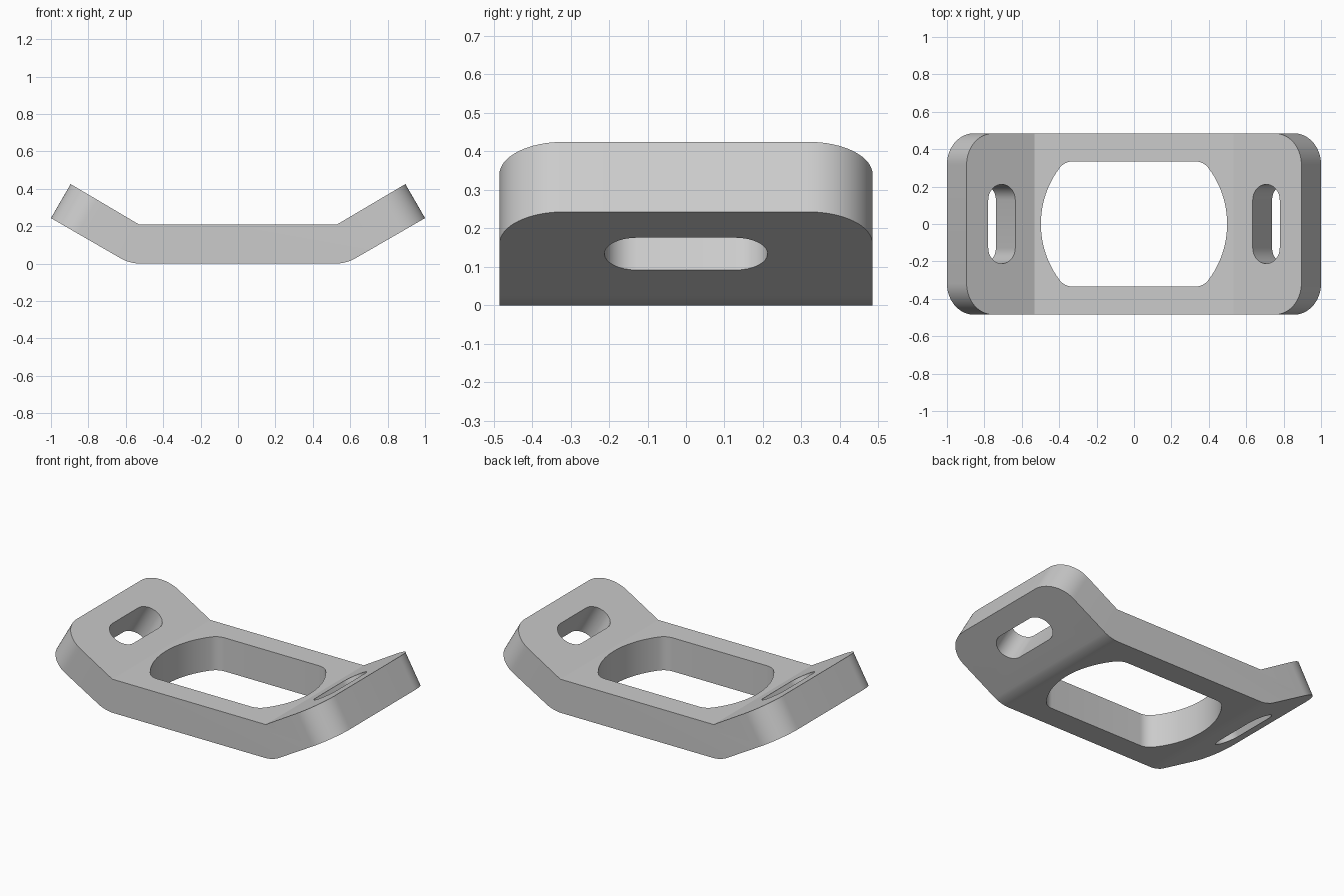
import bpy, bmesh
from math import sin, cos, tan, pi, radians, atan2, sqrt
from mathutils import Matrix

if "Cube" in bpy.data.objects:
    bpy.data.objects.remove(bpy.data.objects["Cube"])

TILT = radians(30)      # upward angle of the end wings
THICK = 0.21
HALF_W = 0.485
BEND_TOP, BEND_LOW = 0.531, 0.579
TIP_X = 1.0
TIP_Z = (TIP_X - BEND_LOW) * tan(TILT)

grey = bpy.data.materials.new("plain grey")
grey.use_nodes = True
colour = (0.6, 0.6, 0.6, 1)
grey.diffuse_color = colour
grey.node_tree.nodes["Principled BSDF"].inputs["Base Color"].default_value = colour


def prism(name, points, half):
    """Extrude a flat outline symmetrically along local z."""
    bm = bmesh.new()
    face = bm.faces.new([bm.verts.new((x, y, -half)) for x, y in points])
    top = bmesh.ops.extrude_face_region(bm, geom=[face])["geom"]
    bmesh.ops.translate(bm, vec=(0, 0, 2 * half),
                        verts=[v for v in top if isinstance(v, bmesh.types.BMVert)])
    bmesh.ops.recalc_face_normals(bm, faces=bm.faces)
    mesh = bpy.data.meshes.new(name)
    bm.to_mesh(mesh)
    bm.free()
    mesh.materials.append(grey)
    obj = bpy.data.objects.new(name, mesh)
    bpy.context.collection.objects.link(obj)
    return obj


def arc(cx, cy, r, start, end, steps):
    return [(cx + r * cos(start + (end - start) * i / steps),
             cy + r * sin(start + (end - start) * i / steps)) for i in range(steps + 1)]


def bevel(mesh, rule, offset, segments):
    """Round every edge whose two end points satisfy the rule."""
    bm = bmesh.new()
    bm.from_mesh(mesh)
    edges = [e for e in bm.edges if rule(e.verts[0].co, e.verts[1].co)]
    bmesh.ops.bevel(bm, geom=edges, offset=offset, segments=segments,
                    profile=0.5, affect='EDGES')
    bm.to_mesh(mesh)
    bm.free()


# Bent plate: side profile extruded across the width
half_profile = [(BEND_LOW, 0), (TIP_X, TIP_Z),
                (TIP_X - THICK * sin(TILT), TIP_Z + THICK * cos(TILT)), (BEND_TOP, THICK)]
profile = half_profile + [(-x, z) for x, z in reversed(half_profile)]
plate = prism("bent_plate", profile, HALF_W)
plate.data.transform(Matrix.Rotation(pi / 2, 4, 'X'))

# Soft lower bends, then rounded wing corners
bevel(plate.data, lambda a, b: abs(a.z) + abs(b.z) < 0.001 and abs(a.x - b.x) < 0.001, 0.05, 8)
bevel(plate.data, lambda a, b: min(abs(a.x), abs(b.x)) > 0.85 and abs(a.y - b.y) < 0.001, 0.167, 16)

# Central opening: round ends, flat sides, filleted corners
R, SIDE, FILLET = 0.498, 0.335, 0.09
cy = SIDE - FILLET
cx = sqrt((R - FILLET) ** 2 - cy ** 2)
phi = atan2(cy, cx)
quarter = arc(0, 0, R, 0, phi, 12) + arc(cx, cy, FILLET, phi, pi / 2, 8)[1:]
right = [(x, -y) for x, y in reversed(quarter[1:])] + quarter
opening = right + [(-x, -y) for x, y in right]
cutters = [prism("opening_cutter", opening, 0.6)]

# Strap slots, square to each wing
slot_r, reach = 0.084, 0.212 - 0.084
slot = arc(0, reach, slot_r, 0, pi, 16) + arc(0, -reach, slot_r, pi, 2 * pi, 16)
slot_x = 0.708
slot_z = THICK + (slot_x - BEND_TOP) * tan(TILT)
for side in (-1, 1):
    cutter = prism("slot_cutter", slot, 0.4)
    cutter.data.transform(Matrix.Translation((side * slot_x, 0, slot_z))
                          @ Matrix.Rotation(-side * TILT, 4, 'Y'))
    cutters.append(cutter)

bpy.ops.object.select_all(action='DESELECT')
bpy.context.view_layer.objects.active = plate
plate.select_set(True)
for cutter in cutters:
    cutter.hide_render = True
    mod = plate.modifiers.new("cut", 'BOOLEAN')
    mod.operation = 'DIFFERENCE'
    mod.solver = 'EXACT'
    mod.object = cutter
    bpy.ops.object.modifier_apply(modifier=mod.name)
    bpy.data.objects.remove(cutter)

bpy.ops.object.shade_smooth_by_angle(angle=radians(25))
